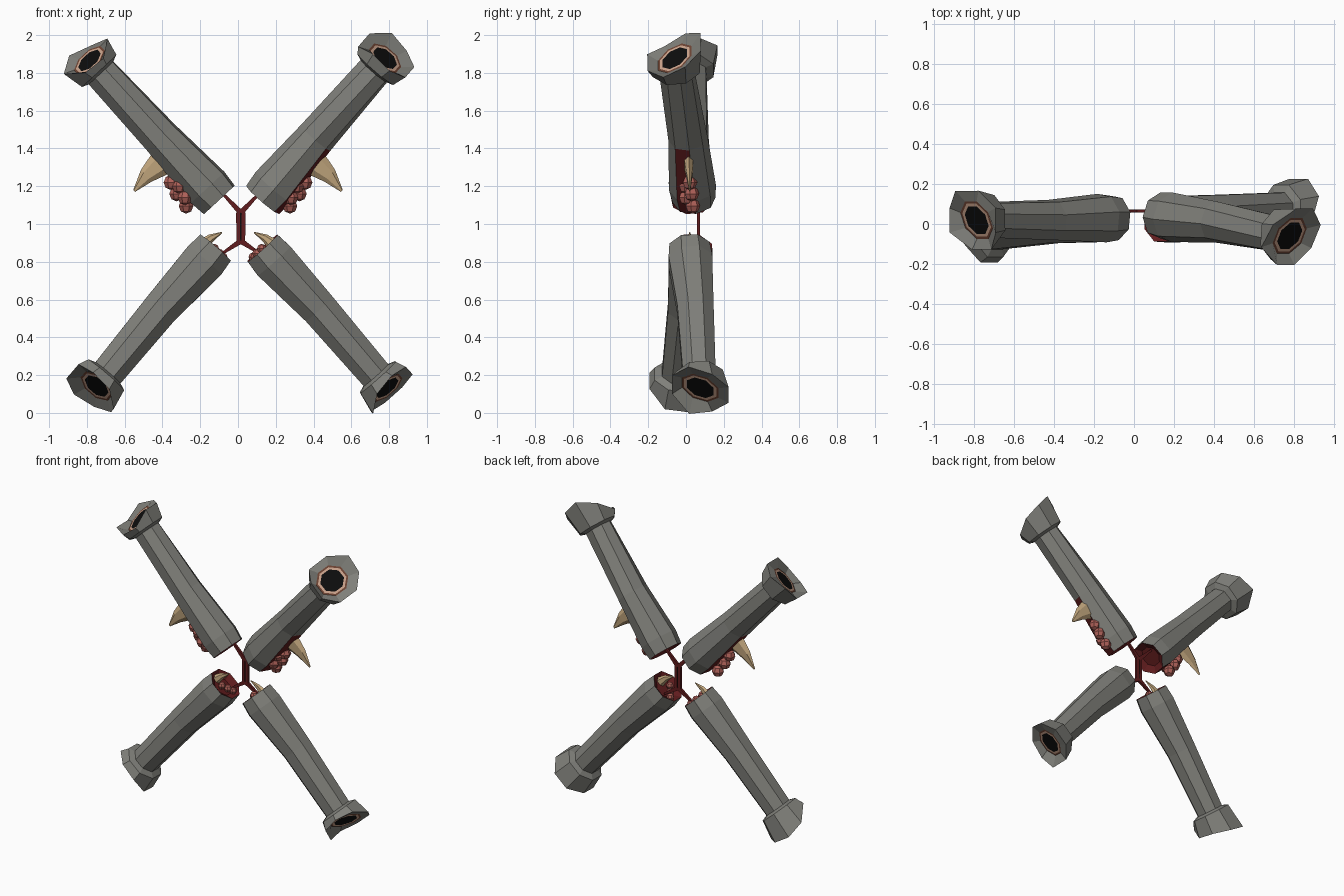
import bpy, bmesh, math
from mathutils import Vector

if "Cube" in bpy.data.objects:
    bpy.data.objects.remove(bpy.data.objects["Cube"])


def material(name, rgb):
    m = bpy.data.materials.new(name)
    m.diffuse_color = (*rgb, 1)
    m.use_nodes = True
    m.node_tree.nodes["Principled BSDF"].inputs["Base Color"].default_value = m.diffuse_color
    return m


GREY = material("grey hide", (0.215, 0.215, 0.195))
RED = material("dark red flesh", (0.12, 0.012, 0.013))
PINK = material("pink flesh", (0.43, 0.12, 0.10))
BONE = material("bone", (0.55, 0.39, 0.21))
BLACK = material("black", (0.004, 0.004, 0.004))
BROWN = material("brown", (0.16, 0.06, 0.035))
TAN = material("tan", (0.62, 0.38, 0.27))


def finish(bm, name, mats):
    bmesh.ops.recalc_face_normals(bm, faces=bm.faces[:])
    me = bpy.data.meshes.new(name)
    bm.to_mesh(me)
    bm.free()
    for m in mats:
        me.materials.append(m)
    ob = bpy.data.objects.new(name, me)
    bpy.context.collection.objects.link(ob)
    return ob


def bridge(bm, r0, r1, mat=0):
    n = len(r0)
    faces = []
    for i in range(n):
        j = (i + 1) % n
        f = bm.faces.new((r0[i], r0[j], r1[j], r1[i]))
        f.material_index = mat
        faces.append(f)
    return faces


def limb(name, inner, mid, collar, rim, roll, red_strip):
    """Eight-sided shaft, red inner cap, flared rim around a dark tilted opening."""
    inner, mid, collar = Vector(inner), Vector(mid), Vector(collar)
    a = (collar - inner).normalized()
    w = Vector((0, 1, 0))
    w = (w - a * a.y).normalized()
    u = a.cross(w)
    if u.z < 0:
        u = -u
    bm = bmesh.new()

    def ring(center, r, heights=None, tilt=0.0, turn=0.0):
        out = []
        for i in range(8):
            t = math.radians(22.5 + 45 * i + turn)
            h = (heights[i] if heights else 0) + tilt * r * math.sin(t)
            out.append(bm.verts.new(center + (u * math.cos(t) + w * math.sin(t)) * r + a * h))
        return out

    # inner cap, sunk slightly
    pit = ring(inner + a * 0.0, 0.07, turn=roll)
    lip = ring(inner - a * 0.03, 0.115, turn=roll)
    bm.faces.new(pit).material_index = 1
    bridge(bm, pit, lip, 1)
    # shaft
    swell = ring(inner + a * 0.06, 0.125, turn=roll)
    waist = ring(mid, 0.104, turn=roll)
    neck = ring(collar, 0.094, turn=roll * 0.5)
    segs = bridge(bm, lip, swell) + bridge(bm, swell, waist)
    if red_strip:
        segs[3].material_index = segs[11].material_index = 1
    bridge(bm, waist, neck)
    # flare
    skirt = ring(collar + a * 0.015, 0.135)
    edge = ring(collar, 0.16, rim)
    bridge(bm, neck, skirt)
    bridge(bm, skirt, edge)
    # opening rings, leaning to the front
    seat = collar + a * 0.09
    rings = [ring(seat, r, tilt=0.45) for r in (0.102, 0.09, 0.075)]
    bridge(bm, edge, rings[0])
    bridge(bm, rings[0], rings[1], 2)
    bridge(bm, rings[1], rings[2], 3)
    bm.faces.new(rings[2]).material_index = 4
    return finish(bm, name, [GREY, RED, BROWN, TAN, BLACK])


def spike(name, base, tip, long_dir, rl, ry, bend):
    """Curved flattened horn."""
    base, tip, d = Vector(base), Vector(tip), Vector(long_dir).normalized()
    y = Vector((0, 1, 0))
    bm = bmesh.new()
    rings = []
    for t, s in ((0, 1), (0.5, 0.6), (1, 0.1)):
        c = base.lerp(tip, t) + d * bend * math.sin(math.pi * t)
        rings.append([bm.verts.new(c + (d * math.cos(k * math.pi / 3) * rl
                                        + y * math.sin(k * math.pi / 3) * ry) * s)
                      for k in range(6)])
    bridge(bm, rings[0], rings[1])
    bridge(bm, rings[1], rings[2])
    bm.faces.new(rings[0])
    bm.faces.new(rings[2])
    return finish(bm, name, [BONE])


def bulbs(name, centers, r):
    bm = bmesh.new()
    for c in centers:
        res = bmesh.ops.create_uvsphere(bm, u_segments=7, v_segments=4, radius=r)
        bmesh.ops.translate(bm, verts=res["verts"], vec=Vector(c))
    return finish(bm, name, [PINK])


# four limbs
limb("upper_right_limb", (0.15, 0.04, 1.15), (0.41, 0.01, 1.455), (0.72, -0.05, 1.81),
     (0.13, 0.20, 0.18, 0.15, 0.09, 0.07, 0.08, 0.05), 18, True)
limb("upper_left_limb", (-0.12, 0.03, 1.15), (-0.41, 0.02, 1.46), (-0.725, 0.02, 1.80),
     (0.11, 0.14, 0.18, 0.13, 0.13, 0.06, 0.05, 0.11), -8, True)
limb("lower_right_limb", (0.15, 0.02, 0.85), (0.43, 0.05, 0.55), (0.73, 0.07, 0.20),
     (0.13, 0.15, 0.15, 0.13, 0.14, 0.07, 0.05, 0.07), 0, False)
limb("lower_left_limb", (-0.14, 0.03, 0.85), (-0.41, 0.0, 0.55), (-0.69, -0.04, 0.21),
     (0.16, 0.19, 0.17, 0.14, 0.13, 0.07, 0.06, 0.07), 0, False)

for side, s in (("right", 1), ("left", -1)):
    # underside horn and bulbs of the upper limbs
    spike(f"upper_{side}_horn", (s * 0.41, 0.015, 1.32), (s * 0.55, 0.02, 1.175),
          (s * 0.64, 0, 0.75), 0.07, 0.028, 0.01)
    bulbs(f"upper_{side}_bulbs",
          [(s * x, y, z) for x, y, z in ((0.355, 0.02, 1.22), (0.325, 0.03, 1.16),
                                         (0.275, 0.035, 1.095), (0.31, 0.0, 1.20),
                                         (0.28, 0.0, 1.14))], 0.04)
    # small horn and bulbs on the lower caps
    spike(f"lower_{side}_horn", (s * 0.19, 0.02, 0.885), (s * 0.085, 0.02, 0.955),
          (s * 0.5, 0, 0.75), 0.035, 0.02, 0.008)
    bulbs(f"lower_{side}_bulbs",
          [(s * x, y, z) for x, y, z in ((0.125, 0.0, 0.87), (0.10, 0.03, 0.845),
                                         (0.08, 0.06, 0.825))], 0.025)


def strand(name, p, q, w0, w1, mat, thick=0.008):
    """Thin tapered strip in the front plane."""
    p, q = Vector(p), Vector(q)
    d = (q - p).normalized()
    n = d.cross(Vector((0, 1, 0)))
    bm = bmesh.new()
    ends = []
    for c, wd in ((p, w0), (q, w1)):
        ends.append([bm.verts.new(c + n * wd * i + Vector((0, thick * j, 0)))
                     for i, j in ((-1, -1), (1, -1), (1, 1), (-1, 1))])
    bridge(bm, *ends)
    bm.faces.new(ends[0])
    bm.faces.new(ends[1])
    return finish(bm, name, [mat])


# central sinew
Y = 0.065
TOP, LOW = (0.015, Y, 1.06), (0.015, Y, 0.91)
strand("sinew_left_edge", (0.0, Y, 1.06), (0.002, Y, 0.91), 0.01, 0.01, RED)
strand("sinew_right_edge", (0.03, Y, 1.06), (0.028, Y, 0.91), 0.01, 0.01, RED)
strand("sinew_core", TOP, LOW, 0.012, 0.012, BLACK, 0.004)
strand("sinew_upper_left", TOP, (-0.09, Y, 1.17), 0.015, 0.006, RED)
strand("sinew_upper_right", TOP, (0.12, Y, 1.17), 0.015, 0.006, RED)
strand("sinew_lower_left", LOW, (-0.09, Y, 0.84), 0.015, 0.006, RED)
strand("sinew_lower_right", LOW, (0.12, Y, 0.84), 0.015, 0.006, RED)
